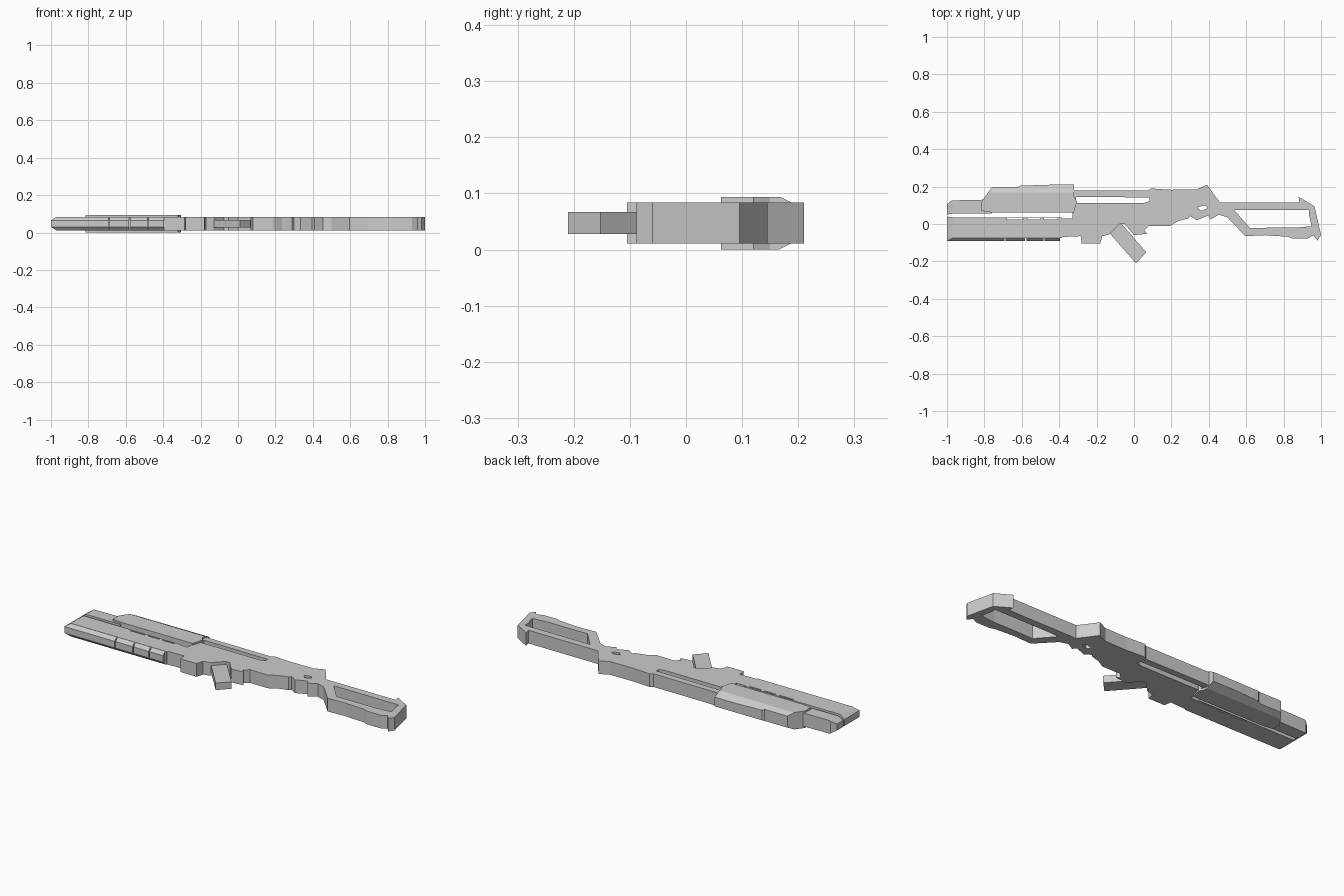
import bpy, bmesh
from mathutils import Vector


def prism(name, outline, z0, z1, holes=(), cuts=()):
    """Extrude an xy outline (with holes) from z0 to z1, then slice off chamfers."""
    bm = bmesh.new()
    edges = []
    for loop in (outline, *holes):
        vs = [bm.verts.new((x, y, z0)) for x, y in loop]
        edges += [bm.edges.new((a, b)) for a, b in zip(vs, vs[1:] + vs[:1])]
    bmesh.ops.triangle_fill(bm, edges=edges, use_beauty=True, normal=(0, 0, 1))
    ext = bmesh.ops.extrude_face_region(bm, geom=bm.faces[:])
    top = [g for g in ext["geom"] if isinstance(g, bmesh.types.BMVert)]
    bmesh.ops.translate(bm, vec=(0, 0, z1 - z0), verts=top)
    for co, no in cuts:
        geo = bm.verts[:] + bm.edges[:] + bm.faces[:]
        bmesh.ops.bisect_plane(bm, geom=geo, plane_co=co, plane_no=Vector(no).normalized(),
                               clear_outer=True)
        rim = [e for e in bm.edges if e.is_boundary]
        bmesh.ops.triangle_fill(bm, edges=rim, use_beauty=True, normal=no)
    bmesh.ops.recalc_face_normals(bm, faces=bm.faces[:])
    bmesh.ops.dissolve_limit(bm, angle_limit=0.01, verts=bm.verts[:], edges=bm.edges[:])
    me = bpy.data.meshes.new(name)
    bm.to_mesh(me)
    bm.free()
    ob = bpy.data.objects.new(name, me)
    bpy.context.collection.objects.link(ob)
    return ob


def rect(x0, x1, y0, y1):
    return [(x0, y0), (x1, y0), (x1, y1), (x0, y1)]


Z0, Z1 = 0.011, 0.084
MID = (Z0 + Z1) / 2


def both(x, y, dz, nx, ny, nz):
    """Chamfer planes mirrored about the mid height."""
    return [((x, y, MID + s * dz), (nx, ny, s * nz)) for s in (1, -1)]


# receiver and skeleton stock in one outline
body = [(-0.39, -0.07), (-0.285, -0.065), (-0.28, -0.105), (-0.18, -0.105), (-0.17, -0.065),
        (-0.13, -0.055), (-0.075, 0.0), (-0.05, 0.0), (0.0, -0.06), (0.07, -0.052),
        (0.055, -0.035), (0.08, -0.01), (0.19, -0.012), (0.235, 0.015), (0.29, 0.03),
        (0.30, 0.042), (0.335, 0.02), (0.395, 0.045), (0.41, 0.025), (0.455, 0.05),
        (0.50, 0.035), (0.595, -0.065), (0.70, -0.06), (0.82, -0.068), (0.845, -0.077),
        (0.93, -0.077), (0.96, -0.06), (0.98, -0.088), (1.0, -0.06), (0.965, 0.095),
        (0.88, 0.145), (0.885, 0.115), (0.46, 0.115), (0.39, 0.21), (0.335, 0.185),
        (0.20, 0.183), (0.09, 0.19), (0.075, 0.178), (-0.33, 0.18), (-0.33, 0.03), (-0.39, 0.03)]
body_holes = [
    [(-0.31, 0.113), (0.055, 0.113), (0.082, 0.122), (0.082, 0.142), (-0.31, 0.145)],
    [(0.535, 0.075), (0.935, 0.075), (0.935, 0.05), (0.95, -0.012), (0.86, -0.02),
     (0.71, -0.02), (0.62, -0.022)],
    [(0.34, 0.09), (0.36, 0.07), (0.395, 0.085), (0.38, 0.1)]]
prism("receiver_and_stock", body, Z0, Z1, body_holes)

# lower handguard with tapered nose, bevelled underside and vent slits
slits = [rect(a, b, 0.024, 0.031) for a, b in ((-0.68, -0.59), (-0.57, -0.5), (-0.48, -0.41))]
prism("handguard", [(-1, -0.075), (-0.385, -0.075), (-0.385, 0.036), (-0.97, 0.036), (-1, 0.04)],
      Z0, Z1, slits, both(-1, 0, 0.018, -1, 0, 1.6))

# grip pads along the handguard underside
for i, (a, b) in enumerate([(-1.0, -0.692), (-0.686, -0.582), (-0.576, -0.484), (-0.478, -0.395)]):
    cuts = both(0, -0.092, 0.018, 0, -1, 0.95)
    if i == 0:
        cuts += both(-1, 0, 0.018, -1, 0, 1.6)
    prism(f"grip_pad_{i}", rect(a, b, -0.092, -0.072), Z0, Z1, (), cuts)

# upper barrel housing, running back under the cover
prism("barrel_housing", [(-1, 0.05), (-0.97, 0.056), (-0.76, 0.056), (-0.76, 0.066),
                         (-0.33, 0.066), (-0.33, 0.18), (-0.74, 0.18), (-0.80, 0.13),
                         (-0.975, 0.126), (-1, 0.105)],
      Z0, Z1, (), both(-1, 0, 0.018, -1, 0, 1.6))

# raised cover with chamfered upper edge
prism("top_cover", [(-0.815, 0.07), (-0.76, 0.062), (-0.322, 0.062), (-0.305, 0.12),
                    (-0.322, 0.15), (-0.322, 0.21), (-0.45, 0.21), (-0.61, 0.205),
                    (-0.62, 0.197), (-0.76, 0.197), (-0.815, 0.12)],
      0.0, 0.094, (), both(0, 0.167, 0.047, 0, 1, 2.0))

# angled magazine
prism("magazine", [(-0.13, -0.05), (0.01, -0.21), (0.066, -0.152), (-0.07, 0.005)], 0.028, 0.067)
